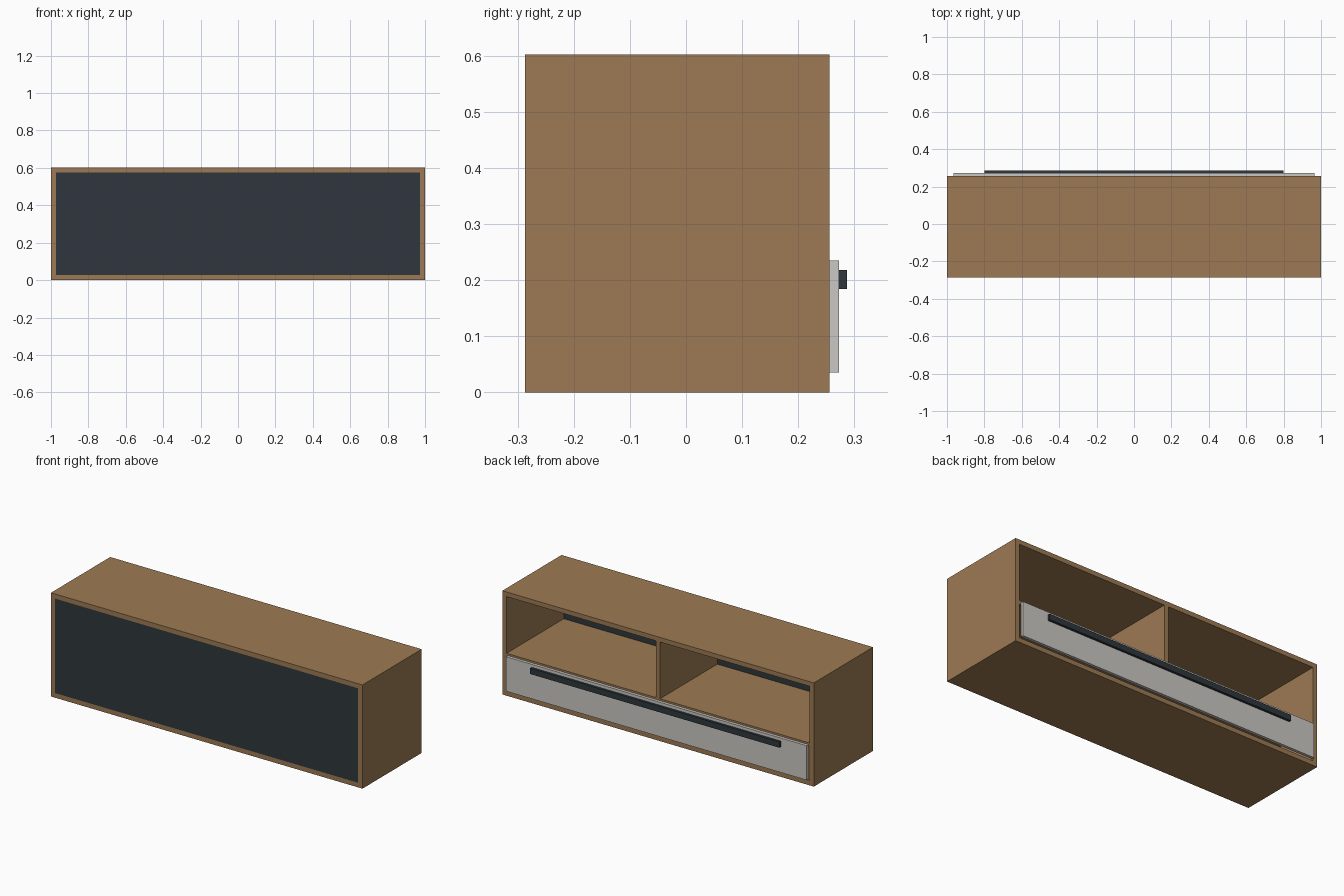
import bpy, bmesh

if "Cube" in bpy.data.objects:
    bpy.data.objects.remove(bpy.data.objects["Cube"])


def material(name, rgb):
    m = bpy.data.materials.new(name)
    m.diffuse_color = (*rgb, 1)
    m.use_nodes = True
    m.node_tree.nodes["Principled BSDF"].inputs["Base Color"].default_value = m.diffuse_color
    return m


wood = material("brown_wood", (0.335, 0.195, 0.087))
dark = material("dark_slate", (0.028, 0.037, 0.045))
grey = material("light_grey", (0.60, 0.58, 0.55))


def add_object(name, bm, mat):
    bmesh.ops.recalc_face_normals(bm, faces=bm.faces)
    me = bpy.data.meshes.new(name)
    bm.to_mesh(me)
    bm.free()
    me.materials.append(mat)
    ob = bpy.data.objects.new(name, me)
    bpy.context.collection.objects.link(ob)
    return ob


def box(name, x, y, z, mat):
    """Box from (min, max) ranges on each axis."""
    bm = bmesh.new()
    bmesh.ops.create_cube(bm, size=1)
    for v in bm.verts:
        v.co = [r[0] + (c + 0.5) * (r[1] - r[0]) for c, r in zip(v.co, (x, y, z))]
    return add_object(name, bm, mat)


T = 0.027                      # board thickness
H = 0.602                      # cabinet height
Y0, Y1 = -0.287, 0.256         # cabinet front and open rear
XI = 1 - T                     # inner half width


# cabinet shell: rectangular tube open at both ends
def ring(bm, x, z0, z1, y):
    return [bm.verts.new((a, y, b)) for a, b in ((-x, z0), (x, z0), (x, z1), (-x, z1))]


bm = bmesh.new()
loops = [ring(bm, 1, 0, H, Y0), ring(bm, 1, 0, H, Y1),
         ring(bm, XI, T, H - T, Y1), ring(bm, XI, T, H - T, Y0)]
for k in range(4):
    a, b = loops[k], loops[(k + 1) % 4]
    for i in range(4):
        j = (i + 1) % 4
        bm.faces.new((a[i], a[j], b[j], b[i]))
add_object("cabinet_shell", bm, wood)

# dark panel closing the front, flush with the shell
PY = Y0 + 0.018
box("front_panel", (-XI, XI), (Y0, PY), (T, H - T), dark)

# shelf and central divider
S = 0.246
box("shelf", (-XI, XI), (PY, Y1), (S - 0.022, S), wood)
box("divider", (-0.0125, 0.0125), (PY, Y1), (S, H - T), wood)

# wide drawer front with its long handle
box("drawer_front", (-0.966, 0.966), (Y1, 0.273), (0.035, 0.235), grey)
box("drawer_handle", (-0.8, 0.8), (0.273, 0.287), (0.184, 0.218), dark)
